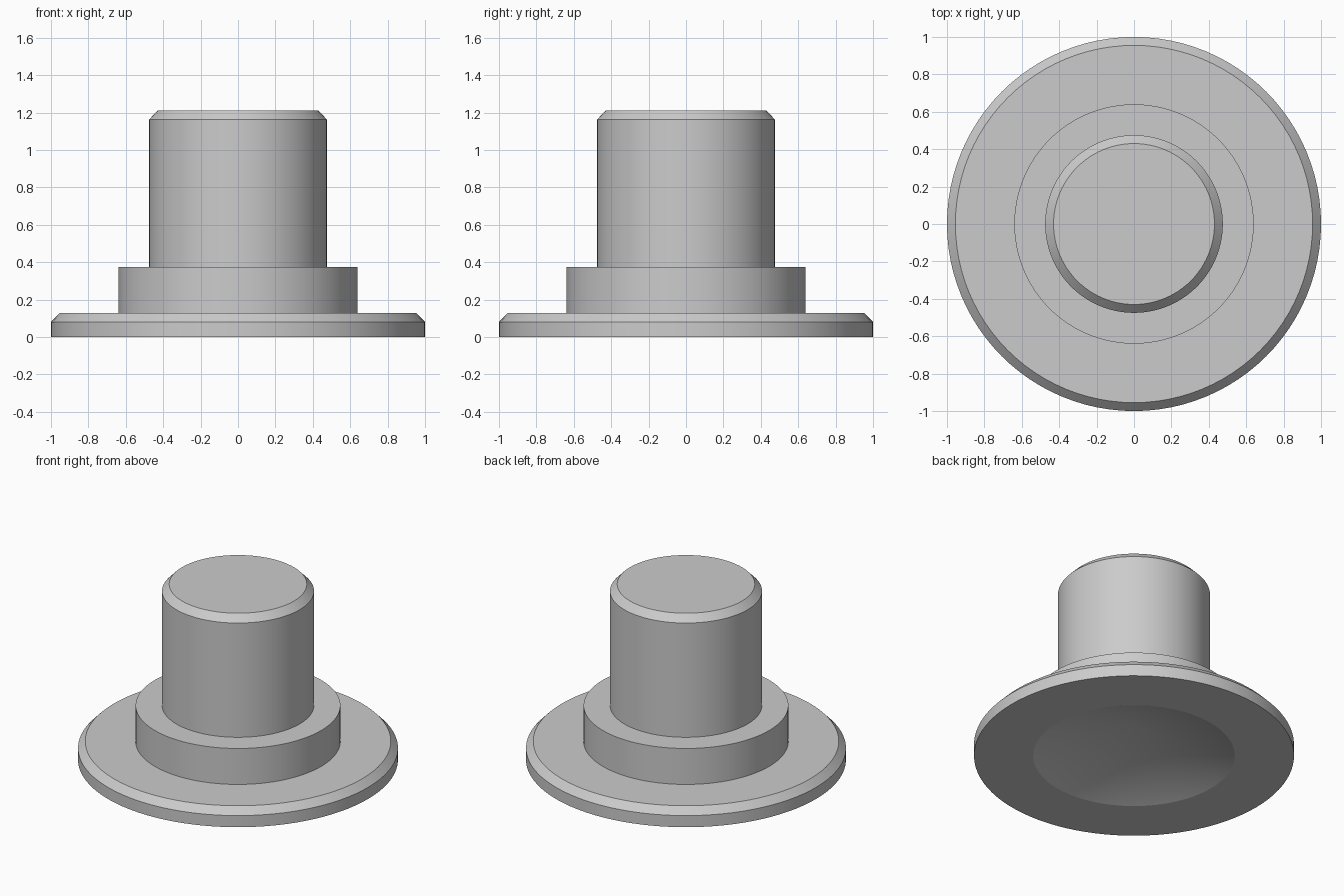
import bpy
import math

SEGMENTS = 96

old = bpy.data.objects.get("Cube")
if old:
    bpy.data.objects.remove(old, do_unlink=True)

# Single plain grey for the whole part
grey = bpy.data.materials.new("plain_grey")
grey.use_nodes = True
color = (0.6, 0.6, 0.6, 1)
grey.diffuse_color = color
grey.node_tree.nodes["Principled BSDF"].inputs["Base Color"].default_value = color


def lathe(name, profile):
    """Spin an (r, z) profile around z; zero-radius points become poles."""
    verts, faces, rings = [], [], []
    for r, z in profile:
        count = SEGMENTS if r > 0 else 1
        rings.append((len(verts), count))
        for i in range(count):
            a = math.tau * i / SEGMENTS
            verts.append((r * math.cos(a), r * math.sin(a), z))
    for (a, na), (b, nb) in zip(rings, rings[1:]):
        for i in range(SEGMENTS):
            j = (i + 1) % SEGMENTS
            loop = [a + i % na, a + j % na, b + j % nb, b + i % nb]
            faces.append(list(dict.fromkeys(loop)))
    mesh = bpy.data.meshes.new(name)
    mesh.from_pydata(verts, [], faces)
    mesh.materials.append(grey)
    obj = bpy.data.objects.new(name, mesh)
    bpy.context.collection.objects.link(obj)
    bpy.ops.object.select_all(action="DESELECT")
    obj.select_set(True)
    bpy.context.view_layer.objects.active = obj
    bpy.ops.object.shade_smooth_by_angle(angle=math.radians(15))
    return obj


# Profile from the conical recess underneath, over the flange and collar, to the stem top
lathe("flanged_plug", [
    (0, 0.21), (0.63, 0),               # recess
    (1, 0), (1, 0.08), (0.955, 0.127),  # chamfered flange
    (0.64, 0.127), (0.64, 0.375),       # collar
    (0.475, 0.375), (0.475, 1.163),     # stem
    (0.43, 1.21), (0, 1.21),            # chamfered top
])
